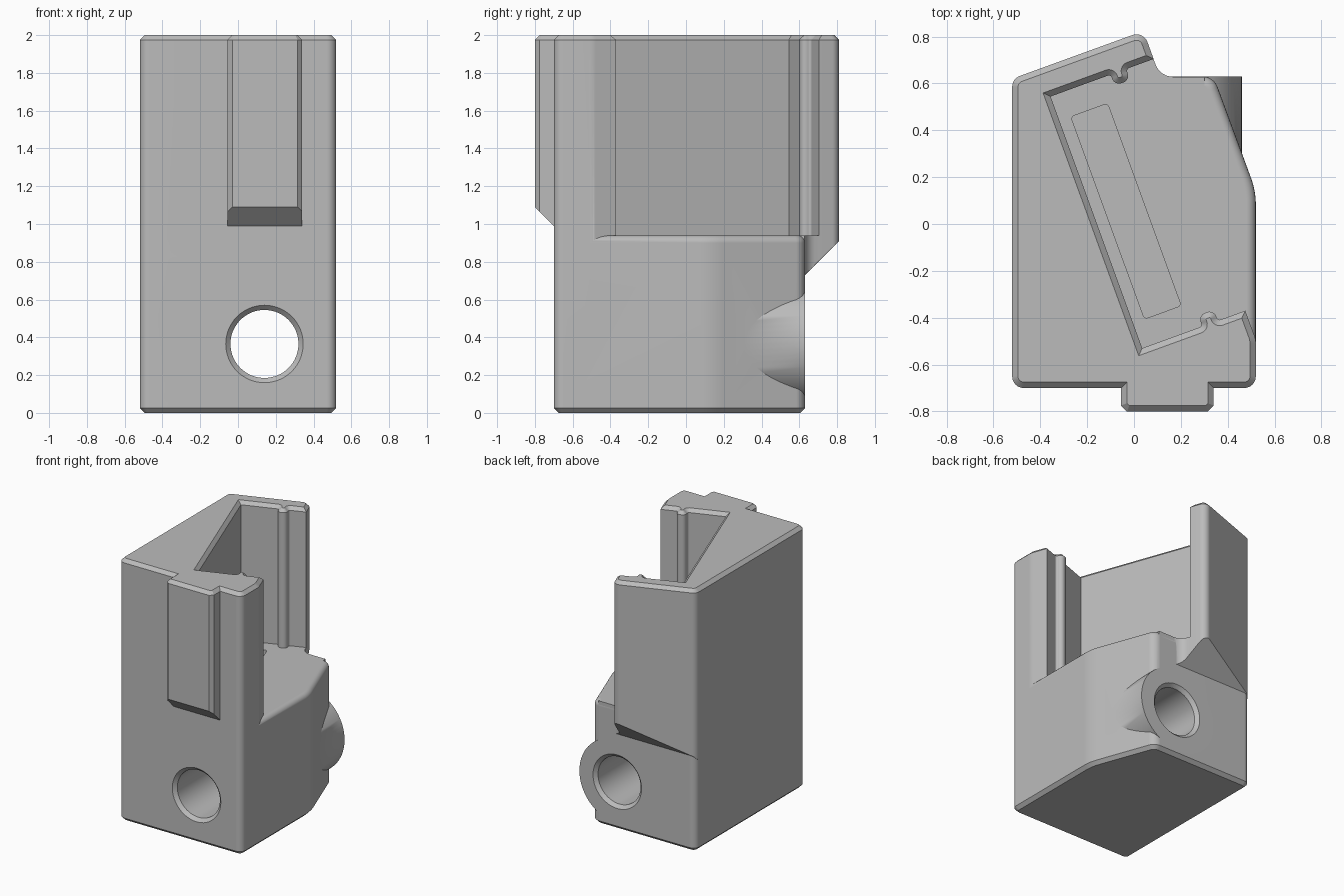
import bpy, bmesh, math
from mathutils import Vector

if "Cube" in bpy.data.objects:
    bpy.data.objects.remove(bpy.data.objects["Cube"], do_unlink=True)

grey = bpy.data.materials.new("plain_grey")
grey.use_nodes = True
grey.diffuse_color = (0.5, 0.5, 0.5, 1)
grey.node_tree.nodes["Principled BSDF"].inputs["Base Color"].default_value = (0.5, 0.5, 0.5, 1)

# Pocket frame, turned 20 degrees
TILT = math.radians(20)
U = Vector((math.cos(TILT), math.sin(TILT)))
V = Vector((-U.y, U.x))
ORIGIN = Vector((0.035, -0.53))


def uv(u, v, r=0):
    p = ORIGIN + U * u + V * v
    return (p.x, p.y, r)


def rounded(corners, seg):
    """Outline with each (x, y, radius) corner rounded."""
    out = []
    for i, (x, y, r) in enumerate(corners):
        p = Vector((x, y))
        if r == 0:
            out.append(p)
            continue
        a = (Vector(corners[i - 1][:2]) - p).normalized()
        b = (Vector(corners[(i + 1) % len(corners)][:2]) - p).normalized()
        half = a.angle(b) / 2
        t = r / math.tan(half)
        c = p + (a + b).normalized() * r / math.sin(half)
        start, end = p + a * t, p + b * t
        s, e = start - c, end - c
        full = s.angle(e)
        for k in range(seg + 1):
            f = k / seg
            out.append(c + (s * math.sin((1 - f) * full) + e * math.sin(f * full)) / math.sin(full))
    return out


def finish(name, bm):
    bmesh.ops.recalc_face_normals(bm, faces=bm.faces)
    mesh = bpy.data.meshes.new(name)
    bm.to_mesh(mesh)
    bm.free()
    mesh.materials.append(grey)
    ob = bpy.data.objects.new(name, mesh)
    bpy.context.collection.objects.link(ob)
    return ob


def prism(name, corners, z0, z1, top=0, top_seg=1, bottom=0, seg=6, slope=None):
    """Extruded outline with bevelled rims and an optional sloping cut."""
    bm = bmesh.new()
    face = bm.faces.new([bm.verts.new((p.x, p.y, z0)) for p in rounded(corners, seg)])
    ext = bmesh.ops.extrude_face_region(bm, geom=[face])["geom"]
    for v in ext:
        if isinstance(v, bmesh.types.BMVert):
            v.co.z = z1
    bmesh.ops.recalc_face_normals(bm, faces=bm.faces)
    for z, size, n in ((z1, top, top_seg), (z0, bottom, 1)):
        if size:
            rim = [e for e in bm.edges if all(abs(v.co.z - z) < 1e-5 for v in e.verts)]
            bmesh.ops.bevel(bm, geom=rim, offset=size, segments=n, profile=0.5, affect='EDGES')
    if slope:
        cut = bmesh.ops.bisect_plane(bm, geom=bm.verts[:] + bm.edges[:] + bm.faces[:],
                                     plane_co=slope[0], plane_no=slope[1], clear_outer=True)
        bmesh.ops.holes_fill(bm, edges=[e for e in bm.edges if e.is_boundary], sides=0)
    return finish(name, bm)


def lathe_y(name, profile, cx, cz, steps=64):
    """Solid of revolution about an axis along y, from (radius, y) points."""
    bm = bmesh.new()
    verts = [bm.verts.new((cx + r, y, cz)) for r, y in profile]
    edges = [bm.edges.new(pair) for pair in zip(verts, verts[1:])]
    bmesh.ops.spin(bm, geom=verts + edges, cent=(cx, 0, cz), axis=(0, 1, 0),
                   angle=math.tau, steps=steps, use_duplicate=False)
    bmesh.ops.remove_doubles(bm, verts=bm.verts, dist=1e-4)
    return finish(name, bm)


def combine(target, other, operation):
    mod = target.modifiers.new(other.name, 'BOOLEAN')
    mod.object, mod.operation, mod.solver = other, operation, 'EXACT'
    bpy.context.view_layer.objects.active = target
    bpy.ops.object.modifier_apply(modifier=mod.name)
    bpy.data.objects.remove(other, do_unlink=True)


W, FRONT, BACK, FLOOR = 0.52, -0.70, 0.63, 0.94
END, DEPTH = 0.468, 1.143
overhang = ((0, BACK, 0.73), (0, 1, -1))

# Lower block with a slanted back corner
block = prism("holder_block",
              [(-W, FRONT, 0.05), (W, FRONT, 0.05), (W, 0.14, 0.34),
               (0.34, BACK, 0.07), (-W, BACK, 0.05)],
              0, FLOOR, top=0.04, top_seg=5, bottom=0.025)


# Rounded rib on a pocket wall
def rib(base, tip, first, last):
    return [uv(first, base, 0.014), uv(first, tip, 0.03),
            uv(last, tip, 0.03), uv(last, base, 0.014)]


# Tall walls around the pocket
walls = prism("pocket_walls",
              [(-W, FRONT, 0.05), (W, FRONT, 0.05), (W, -0.493, 0.1), uv(END, 0)]
              + rib(0, 0.05, 0.343, 0.273)
              + [uv(0, 0), uv(0, DEPTH)]
              + rib(DEPTH, DEPTH - 0.05, 0.273, 0.343)
              + [uv(END, DEPTH), uv(END, 1.27, 0.05), (-W, 0.62, 0.05)],
              0.5, 2, top=0.025, slope=overhang)

# Ledge under the back wall, blending into the block
ledge = prism("back_ledge",
              [(-0.2, 0.4, 0), (0.3, 0.4, 0), (0.3, 0.628, 0), (0.111, 0.628, 0.08),
               uv(END, 1.27, 0.05), (-0.2, 0.735, 0)],
              0.45, FLOOR, slope=overhang)

# Front rail with a sloping foot
rail = prism("front_rail",
             [(-0.055, -0.8, 0.025), (0.34, -0.8, 0.025), (0.34, -0.6, 0), (-0.055, -0.6, 0)],
             0.9, 2, top=0.025, seg=1, slope=((0, FRONT, 0.99), (0, -1, -1)))

# Boss around the through hole
HX, HZ = 0.14, 0.365
boss = lathe_y("hole_boss", [(0, 0.1), (0.32, 0.1), (0.32, BACK), (0, BACK)], HX, HZ)

for part in (walls, ledge, rail, boss):
    combine(block, part, 'UNION')

# Countersunk through hole
hole = lathe_y("hole_cutter", [(0, -0.75), (0.255, -0.75), (0.18, -0.675),
                               (0.18, 0.605), (0.255, 0.68), (0, 0.68)], HX, HZ)
# Shallow slot in the pocket floor
slot = prism("slot_cutter", [uv(0.052, 0.114, 0.015), uv(0.218, 0.114, 0.015),
                             uv(0.218, 1.032, 0.015), uv(0.052, 1.032, 0.015)], 0.88, 1.1)
for cutter in (hole, slot):
    cutter.hide_render = True
    combine(block, cutter, 'DIFFERENCE')

# Smooth fillets, crisp chamfers
bpy.ops.object.select_all(action='DESELECT')
block.select_set(True)
bpy.context.view_layer.objects.active = block
bpy.ops.object.shade_smooth_by_angle(angle=math.radians(30))
normals = block.modifiers.new("even_shading", 'WEIGHTED_NORMAL')
normals.keep_sharp = True
